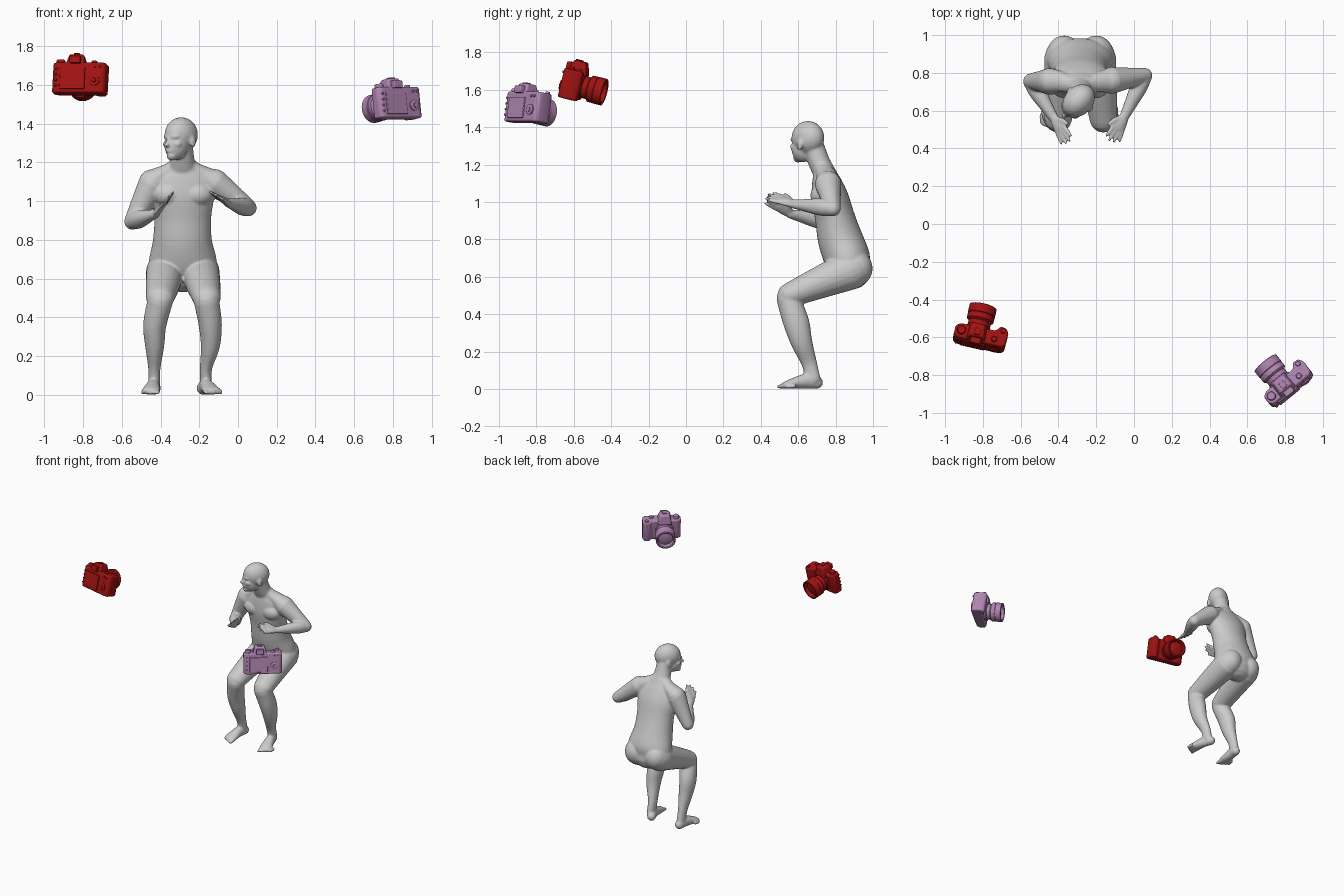
import bpy, bmesh, math
from mathutils import Vector, Matrix

if "Cube" in bpy.data.objects:
    bpy.data.objects.remove(bpy.data.objects["Cube"])

X = Vector((1, 0, 0))


def finish(bm, name, mat=None, matrix=None):
    bmesh.ops.recalc_face_normals(bm, faces=bm.faces[:])
    if matrix:
        bm.transform(matrix)
    me = bpy.data.meshes.new(name)
    bm.to_mesh(me)
    bm.free()
    ob = bpy.data.objects.new(name, me)
    bpy.context.collection.objects.link(ob)
    if mat:
        me.materials.append(mat)
    return ob


def tube(bm, pts, side=X, n=20, sub=4):
    """Loft of oval rings (x, y, z, half width, half depth) with domed ends."""
    P = [Vector(p) for p in pts]
    P = [P[0] * 2 - P[1]] + P + [P[-1] * 2 - P[-2]]
    S = []
    for i in range(1, len(P) - 2):
        a, b, c, d = P[i - 1:i + 3]
        for k in range(sub):
            t = k / sub
            S.append(0.5 * (2 * b + (c - a) * t + (2 * a - 5 * b + 4 * c - d) * t * t
                            + (3 * b - a - 3 * c + d) * t ** 3))
    S.append(P[-2])
    rings = []

    def ring(c, T, ra, rb):
        s = (side - T * side.dot(T)).normalized()
        u = T.cross(s)
        rings.append([bm.verts.new(c + s * ra * math.cos(q * math.tau / n) + u * rb * math.sin(q * math.tau / n))
                      for q in range(n)])
    L = len(S)
    for i, v in enumerate(S):
        T = (S[min(i + 1, L - 1)].xyz - S[max(i - 1, 0)].xyz).normalized()
        c, ra, rb = Vector(v[:3]), v[3], v[4]
        caps = (0.97, 0.8, 0.45)
        if i == 0:
            for k in caps:
                w = math.sqrt(1 - k * k)
                ring(c - T * k * min(ra, rb), T, ra * w, rb * w)
        ring(c, T, ra, rb)
        if i == L - 1:
            for k in reversed(caps):
                w = math.sqrt(1 - k * k)
                ring(c + T * k * min(ra, rb), T, ra * w, rb * w)
    for r0, r1 in zip(rings, rings[1:]):
        for q in range(n):
            bm.faces.new((r0[q], r0[(q + 1) % n], r1[(q + 1) % n], r1[q]))
    bm.faces.new(rings[0][::-1])
    bm.faces.new(rings[-1])


def ball(bm, c, r, frame=Matrix()):
    m = frame @ Matrix.Translation(c) @ Matrix.Diagonal((*r, 1))
    bmesh.ops.create_uvsphere(bm, u_segments=24, v_segments=16, radius=1, matrix=m)


def arm(bm, shoulder, elbow, wrist, tip, w):
    s, e, h, t = map(Vector, (shoulder, elbow, wrist, tip))
    w = Vector(w).normalized()
    tube(bm, [(*s, .072, .072), (*s.lerp(e, .5), .056, .058), (*e, .043, .043)], side=Vector((0, 1, .1)))
    tube(bm, [(*e, .042, .042), (*e.lerp(h, .3), .045, .047), (*e.lerp(h, .75), .033, .031), (*h, .027, .023)], side=w)
    # palm, four fingers and thumb
    d = t - h
    w = (w - d * (w.dot(d) / d.length_squared)).normalized()
    tube(bm, [(*h, .026, .018), (*(h + d * .25), .036, .018), (*(h + d * .48), .039, .014)], side=w)
    for o, l in ((.031, .92), (.011, 1.0), (-.010, .95), (-.030, .82)):
        tube(bm, [(*(h + d * .42 + w * o), .0105, .0105), (*(h + d * .7 + w * o * 1.2), .0105, .0105),
                  (*(h + d * l + w * o * 1.35), .008, .008)], side=w, n=10)
    tube(bm, [(*(h + d * .1 + w * .015), .015, .015), (*(h + d * .33 + w * .045), .013, .013),
              (*(h + d * .55 + w * .062), .009, .009)], side=w, n=10)


def leg(bm, hip, knee_x, calf_x, ankle_x, heel_x, toe_x):
    hx = hip
    tube(bm, [(hx, .88, .635, .098, .105), (hx * .6 + knee_x * .4, .73, .575, .09, .088),
              (knee_x, .555, .502, .074, .066)])
    tube(bm, [(knee_x, .545, .485, .066, .062), (calf_x, .588, .36, .060, .070), (calf_x, .618, .25, .049, .058),
              (ankle_x, .658, .14, .032, .042), (ankle_x, .68, .05, .030, .040)])
    # foot and toes
    f = lambda t: heel_x + (toe_x - heel_x) * t
    tube(bm, [(heel_x, .70, .034, .032, .034), (f(.35), .645, .042, .034, .041),
              (f(.72), .565, .028, .045, .027), (f(.9), .53, .02, .046, .019)])
    out = 1 if toe_x > -.285 else -1
    for i in range(5):
        x = f(1) + out * (i - 2) * .019
        y = .495 + .011 * i
        tube(bm, [(x, y + .04, .017, .011, .013), (x + out * .002, y, .012, .0105 - .0006 * i, .011)], n=10)


# squatting figure: overlapping masses fused into one smooth skin
bm = bmesh.new()
tube(bm, [(-.285, .885, .63, .155, .10), (-.285, .865, .69, .175, .122), (-.287, .825, .80, .152, .12),
          (-.285, .795, .92, .147, .106), (-.285, .768, 1.03, .163, .098), (-.285, .75, 1.11, .155, .078),
          (-.285, .738, 1.165, .10, .058)], n=32)
tube(bm, [(-.287, .755, 1.13, .095, .06), (-.288, .715, 1.205, .066, .058), (-.29, .68, 1.30, .055, .058)])
for s in (-1, 1):
    tube(bm, [(-.288 + s * .03, .73, 1.185, .04, .03), (-.285 + s * .10, .752, 1.14, .055, .045),
              (-.285 + s * .16, .758, 1.10, .068, .066)], side=Vector((0, 1, 0)))
    ball(bm, (-.285 + s * .075, .725, 1.035), (.08, .06, .062))
    ball(bm, (-.285 + s * .085, .90, .645), (.092, .098, .10))
arm(bm, (-.445, .755, 1.085), (-.545, .755, .895), (-.425, .56, .935), (-.35, .43, 1.03), (.5, .69, .5))
arm(bm, (-.12, .76, 1.095), (.055, .785, .965), (-.05, .57, .99), (-.12, .435, 1.035), (-.75, .51, .41))
leg(bm, -.377, -.402, -.430, -.432, -.430, -.452)
leg(bm, -.193, -.162, -.143, -.165, -.182, -.128)

# head, turned to its right
H = Matrix.Translation((-.295, .65, 1.30)) @ Matrix.Rotation(math.radians(-43), 4, 'Z')
ball(bm, (0, .003, .043), (.076, .097, .09), H)
ball(bm, (0, -.035, -.012), (.060, .062, .076), H)
ball(bm, (0, -.070, -.066), (.027, .026, .024), H)
ball(bm, (0, -.085, -.040), (.024, .016, .014), H)
ball(bm, (0, -.073, .033), (.052, .023, .016), H)
ball(bm, (0, -.095, .006), (.010, .013, .027), H)
ball(bm, (0, -.106, -.010), (.015, .016, .011), H)
for s in (-1, 1):
    ball(bm, (s * .076, .012, .006), (.009, .020, .031), H)
    ball(bm, (s * .038, -.064, -.006), (.022, .022, .018), H)
fig = finish(bm, "squatting_figure")
rm = fig.modifiers.new("skin", 'REMESH')
rm.mode = 'VOXEL'
rm.voxel_size = .007
rm.use_smooth_shade = True
sm = fig.modifiers.new("soften", 'SMOOTH')
sm.factor, sm.iterations = .5, 5


# cameras: local x right, y toward the subject, z up
def prism(outline, z0, z1, top=1.0):
    b = bmesh.new()
    cx = sum(p[0] for p in outline) / len(outline)
    cy = sum(p[1] for p in outline) / len(outline)
    lo = [b.verts.new((x, y, z0)) for x, y in outline]
    hi = [b.verts.new((cx + (x - cx) * top, cy + (y - cy) * top, z1)) for x, y in outline]
    b.faces.new(lo[::-1])
    b.faces.new(hi)
    for i in range(len(lo)):
        j = (i + 1) % len(lo)
        b.faces.new((lo[i], lo[j], hi[j], hi[i]))
    return b


def rect(x0, x1, y0, y1):
    return [(x0, y0), (x1, y0), (x1, y1), (x0, y1)]


def lathe(profile, n=40):
    b = bmesh.new()
    rings = [[b.verts.new((r * math.cos(k * math.tau / n), y, r * math.sin(k * math.tau / n)))
              for k in range(n)] for r, y in profile]
    for r0, r1 in zip(rings, rings[1:]):
        for k in range(n):
            b.faces.new((r0[k], r0[(k + 1) % n], r1[(k + 1) % n], r1[k]))
    b.faces.new(rings[0])
    b.faces.new(rings[-1])
    return b


def photo_camera(name, color, loc, yaw, pitch):
    M = Matrix.Translation(loc) @ Matrix.Rotation(math.radians(yaw), 4, 'Z') @ Matrix.Rotation(math.radians(pitch), 4, 'X')
    mat = bpy.data.materials.new(name)
    mat.diffuse_color = (*color, 1)
    mat.use_nodes = True
    mat.node_tree.nodes["Principled BSDF"].inputs["Base Color"].default_value = mat.diffuse_color

    def add(b, part, bevel=0, offset=(0, 0, 0), turn=0):
        local = Matrix.Translation(offset) @ Matrix.Rotation(turn, 4, 'X')
        ob = finish(b, name + "_" + part, mat, M @ local)
        if bevel:
            m = ob.modifiers.new("bevel", 'BEVEL')
            m.width, m.segments = bevel, 3
        bpy.ops.object.select_all(action='DESELECT')
        ob.select_set(True)
        bpy.context.view_layer.objects.active = ob
        bpy.ops.object.shade_smooth_by_angle(angle=math.radians(35))

    def knob(part, r, h, pos, turn):
        add(lathe([(r, 0), (r, h * .8), (r * .88, h)], 24), part, 0, pos, turn)
    up, back = math.pi / 2, math.pi
    add(prism([(-.14, -.025), (-.122, -.043), (.122, -.043), (.14, -.028), (.142, .035), (.128, .062), (.095, .066),
               (.073, .038), (-.115, .036), (-.14, .018)], -.085, .075), "body", .010)
    add(prism([(-.078, -.045), (.036, -.045), (.03, .06), (-.072, .06)], .05, .122, .66), "viewfinder_hump", .010)
    add(prism(rect(-.048, .008, -.062, -.03), .067, .106), "eyepiece", .005)
    add(prism(rect(-.036, -.004, -.02, .015), .118, .128), "flash_shoe", .002)
    add(prism(rect(-.098, .035, -.050, -.03), -.068, .045), "screen", .004)
    add(lathe([(.066, .03), (.066, .052), (.060, .056), (.060, .082), (.072, .092), (.072, .118), (.070, .121),
               (.073, .125), (.073, .168), (.066, .171), (.058, .168), (.052, .145), (.03, .151), (.008, .153)]),
        "lens", 0, (-.02, 0, -.008))
    knob("mode_dial", .023, .022, (-.105, -.004, .072), up)
    knob("top_dial", .015, .014, (.075, -.012, .073), up)
    knob("shutter_button", .013, .013, (.112, .042, .073), up)
    knob("rear_dial", .029, .009, (.085, -.042, -.022), back)
    knob("rear_dial_centre", .012, .013, (.085, -.042, -.022), back)
    for i in range(4):
        knob("button", .006, .007, (-.118, -.042, .04 - i * .03), back)
    for i in range(2):
        knob("thumb_button", .007, .007, (.085 + i * .026, -.042, .052), back)


photo_camera("red_camera", (.36, .006, .006), (-.815, -.60, 1.635), -13, -14)
photo_camera("lilac_camera", (.43, .23, .43), (.815, -.852, 1.51), 39, -9)
